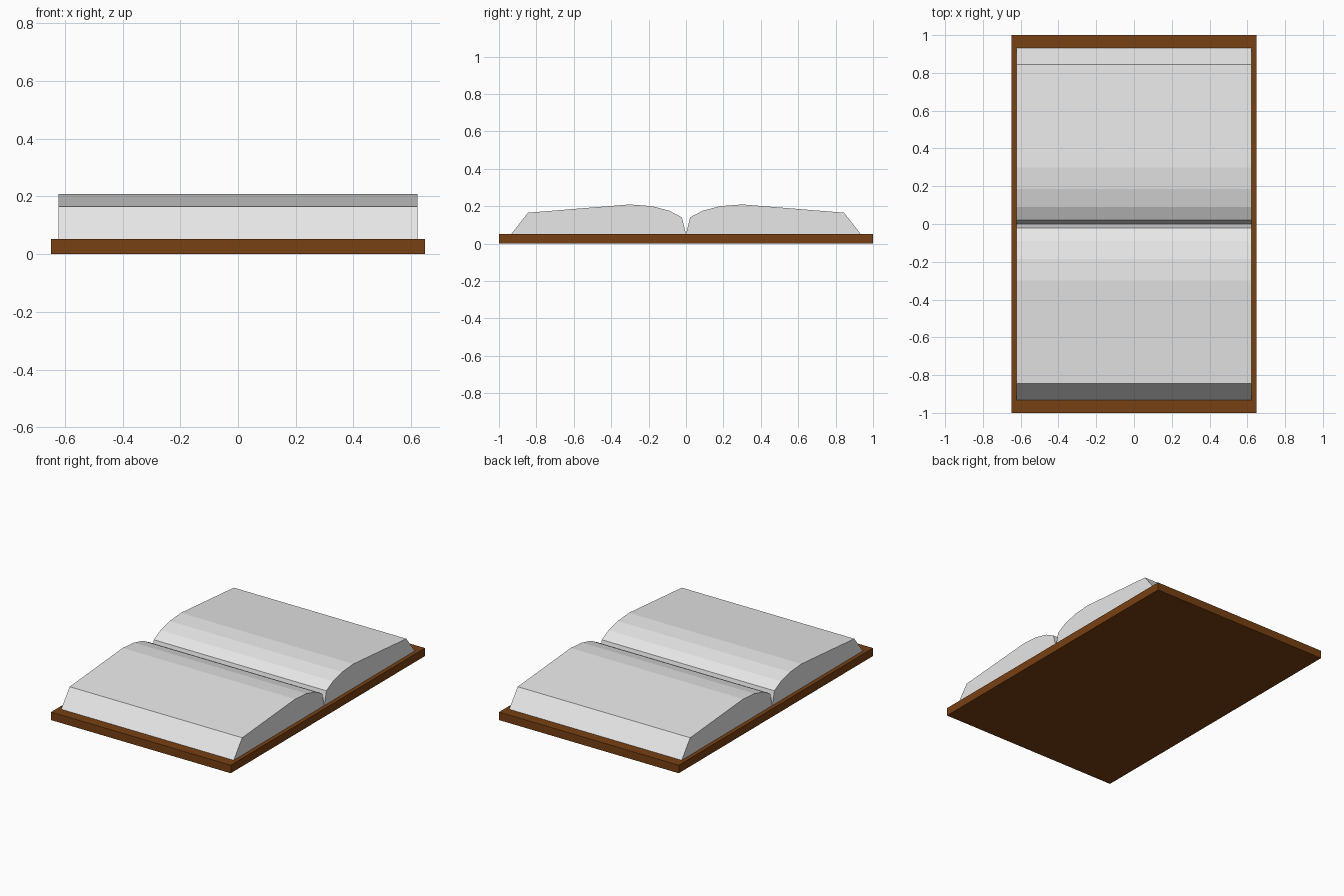
import bpy
import bmesh

cube = bpy.data.objects.get("Cube")
if cube:
    bpy.data.objects.remove(cube, do_unlink=True)


def make_material(name, rgb):
    mat = bpy.data.materials.new(name)
    mat.use_nodes = True
    color = (*rgb, 1.0)
    mat.diffuse_color = color
    mat.node_tree.nodes["Principled BSDF"].inputs["Base Color"].default_value = color
    return mat


def extrude_profile(name, profile, half_width, mat):
    """Sweep a closed (y, z) outline along x, centred on x = 0."""
    bm = bmesh.new()
    face = bm.faces.new([bm.verts.new((-half_width, y, z)) for y, z in profile])
    swept = bmesh.ops.extrude_face_region(bm, geom=[face])["geom"]
    verts = [v for v in swept if isinstance(v, bmesh.types.BMVert)]
    bmesh.ops.translate(bm, verts=verts, vec=(2 * half_width, 0, 0))
    bmesh.ops.recalc_face_normals(bm, faces=bm.faces)
    mesh = bpy.data.meshes.new(name)
    bm.to_mesh(mesh)
    bm.free()
    mesh.materials.append(mat)
    obj = bpy.data.objects.new(name, mesh)
    bpy.context.collection.objects.link(obj)
    return obj


leather = make_material("brown_leather", (0.187, 0.052, 0.006))
paper = make_material("off_white_paper", (0.8, 0.8, 0.8))

COVER_TOP = 0.052

# Flat open cover
extrude_profile("cover", [(-1, 0), (1, 0), (1, COVER_TOP), (-1, COVER_TOP)], 0.648, leather)

# Page block outline: spine groove, curved rise, gentle fall, sloped fore edge
page_outline = [(0, COVER_TOP), (0.022, 0.14), (0.09, 0.176), (0.185, 0.2),
                (0.3, 0.209), (0.845, 0.165), (0.933, COVER_TOP)]

for name, side in (("front_pages", -1), ("back_pages", 1)):
    extrude_profile(name, [(side * y, z) for y, z in page_outline], 0.622, paper)
